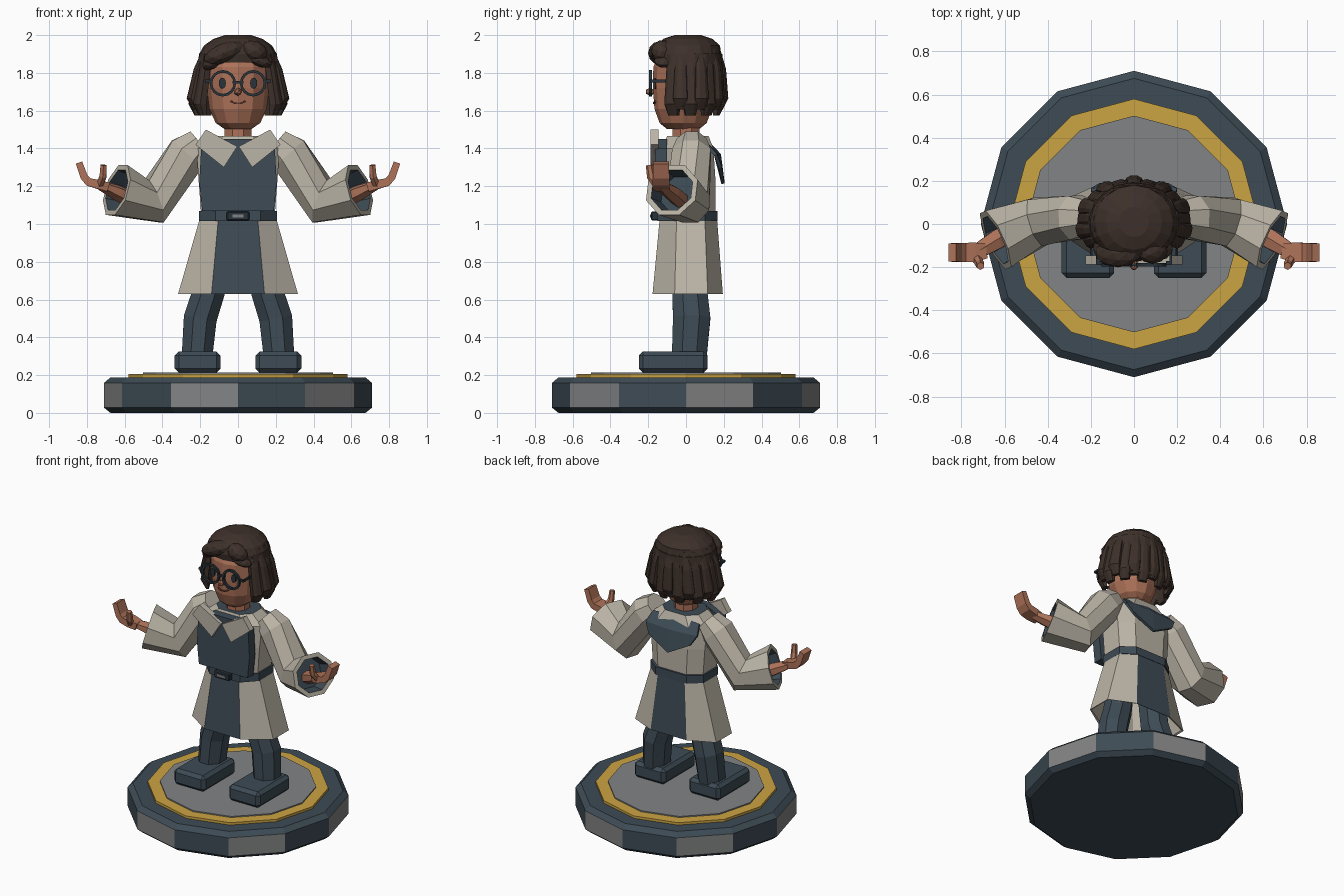
import bpy, bmesh, math
from mathutils import Vector as V

if "Cube" in bpy.data.objects:
    bpy.data.objects.remove(bpy.data.objects["Cube"])

def mat(name, r, g, b):
    m = bpy.data.materials.new(name)
    m.diffuse_color = (r, g, b, 1)
    m.use_nodes = True
    m.node_tree.nodes["Principled BSDF"].inputs["Base Color"].default_value = m.diffuse_color
    return m

COAT = mat("coat cream", .50, .46, .385)
NAVY = mat("navy cloth", .047, .07, .09)
GREY = mat("stone grey", .225, .228, .232)
GOLD = mat("gold trim", .60, .37, .055)
SKIN = mat("skin", .42, .17, .10)
HAIR = mat("hair brown", .047, .03, .023)
INK = mat("dark frame", .022, .034, .044)
LIP = mat("lip brown", .16, .05, .035)

def finish(name, bm, mats):
    bmesh.ops.recalc_face_normals(bm, faces=bm.faces[:])
    me = bpy.data.meshes.new(name)
    bm.to_mesh(me)
    bm.free()
    for m in mats:
        me.materials.append(m)
    ob = bpy.data.objects.new(name, me)
    bpy.context.collection.objects.link(ob)
    return ob

def loft(name, rings, mats, rule=None, caps=True, closed=True):
    """Skin a list of equal-length rings; rule(ring, segment) picks a material."""
    bm = bmesh.new()
    vs = [[bm.verts.new(p) for p in r] for r in rings]
    n = len(rings[0])
    for i in range(len(vs) - 1):
        for j in range(n if closed else n - 1):
            k = (j + 1) % n
            f = bm.faces.new((vs[i][j], vs[i][k], vs[i + 1][k], vs[i + 1][j]))
            f.material_index = rule(i, j) if rule else 0
    if caps:
        bm.faces.new(vs[0])
        f = bm.faces.new(vs[-1])
        f.material_index = rule(len(vs) - 1, 0) if rule else 0
    return finish(name, bm, mats)

def circle(rx, ry, z, n, cy=0, start=0):
    return [(rx * math.cos(start + 2 * math.pi * k / n),
             cy + ry * math.sin(start + 2 * math.pi * k / n), z) for k in range(n)]

def octa(hx, y0, y1, z, fx, s0, s1):
    """Eight-sided body ring: fx = half width of front panel, s0..s1 = side panel."""
    return [(fx, y0, z), (hx, s0, z), (hx, s1, z), (fx, y1, z),
            (-fx, y1, z), (-hx, s1, z), (-hx, s0, z), (-fx, y0, z)]

def tube(name, pts, radii, mats, n=8, ref=(0, 0, 1), end=None, rule=None, start=None):
    """Tube along points; radii are (across, up) pairs; start/end override tangents."""
    pts = [V(p) for p in pts]
    rings = []
    for i, (p, (a, b)) in enumerate(zip(pts, radii)):
        t = V((0, 0, 0))
        if i > 0:
            t += (p - pts[i - 1]).normalized()
        if i < len(pts) - 1:
            t += (pts[i + 1] - p).normalized()
        if end and i >= end[0]:
            t = V(end[1])
        t.normalize()
        u = t.cross(V(ref)).normalized()
        v = u.cross(t)
        q = math.sqrt(2) if n == 4 else 1
        rings.append([p + q * (u * a * math.cos(w) + v * b * math.sin(w))
                      for w in (math.pi * (2 * k + 1) / n for k in range(n))])
    return loft(name, rings, mats, rule)

def box(name, lo, hi, m, bevel=0):
    bm = bmesh.new()
    bmesh.ops.create_cube(bm, size=1)
    for v in bm.verts:
        v.co = [(lo[k] + hi[k]) / 2 + v.co[k] * (hi[k] - lo[k]) for k in range(3)]
    if bevel:
        bmesh.ops.bevel(bm, geom=bm.edges[:], offset=bevel, segments=1, affect='EDGES')
    return finish(name, bm, [m])

def plate(name, outline, y0, y1, m):
    return loft(name, [[(x, y, z) for x, z in outline] for y in (y0, y1)], [m])

def ball(name, loc, size, m, tilt=0, sub=2):
    bm = bmesh.new()
    bmesh.ops.create_icosphere(bm, subdivisions=sub, radius=1)
    ob = finish(name, bm, [m])
    ob.location, ob.scale, ob.rotation_euler = loc, size, (0, tilt, 0)
    return ob

# --- display base: alternating rim panels, gold ring, grey disc
loft("base", [circle(r, r, z, 12) for r, z in ((.675, 0), (.71, .028), (.71, .158), (.675, .188))],
     [NAVY, GREY], lambda i, j: 1 if i == 1 and j % 2 == 0 else 0)
loft("base_gold_ring", [circle(.58, .58, z, 12) for z in (.18, .205)], [GOLD])
loft("base_disc", [circle(.502, .502, z, 12) for z in (.18, .213)], [GREY])

# --- coat skirt with dark front and back panels, hollow underneath
sk = [octa(.20, -.135, .16, .95, .10, -.05, .10), octa(.305, -.165, .185, .635, .13, -.06, .11),
      octa(.317, -.177, .195, .63, .14, -.06, .115), octa(.205, -.14, .165, 1.02, .105, -.05, .10)]
loft("coat_skirt", sk, [COAT, NAVY], lambda i, j: 1 if i == 2 and j in (3, 7) else 0)

# --- upper body, belt and buckle
loft("torso", [octa(.195, -.135, .155, 1.05, .11, -.06, .09), octa(.21, -.135, .155, 1.25, .12, -.06, .09),
               octa(.22, -.125, .145, 1.40, .12, -.05, .08), octa(.14, -.10, .12, 1.465, .08, -.04, .06)],
     [COAT, NAVY], lambda i, j: 1 if i == 3 else 0)
loft("belt", [octa(.207, -.15, .168, z, .12, -.06, .10) for z in (1.015, 1.07)], [NAVY])
plate("bib", [(-.19, 1.07), (.19, 1.07), (.205, 1.22), (.195, 1.40), (.1, 1.45), (-.1, 1.45), (-.195, 1.40),
              (-.205, 1.22)], -.165, -.10, NAVY)
box("buckle", (-.06, -.185, 1.018), (.06, -.145, 1.066), INK, .006)
box("buckle_plate", (-.03, -.19, 1.035), (.03, -.183, 1.05), GREY)

# --- collar flap on the back
flap = loft("back_collar", [[(-.18, .11, 1.43), (0, .11, 1.45), (.18, .11, 1.43)],
                            [(-.2, .165, 1.37), (0, .185, 1.37), (.2, .165, 1.37)],
                            [(-.16, .19, 1.30), (0, .205, 1.215), (.16, .19, 1.30)]],
            [NAVY], caps=False, closed=False)
flap.modifiers.new("thick", 'SOLIDIFY').thickness = .018

# --- mirrored limbs and lapels
for s, side in ((1, "left"), (-1, "right")):
    def mx(*pts):
        return [(s * p[0],) + tuple(p[1:]) for p in pts]
    plate(side + "_lapel", mx((.17, 1.50), (.004, 1.41), (.075, 1.30), (.225, 1.42)), -.188, -.145, COAT)
    tube(side + "_leg", mx((.135, .02, .84), (.155, .02, .64), (.2, .03, .5), (.216, .018, .31)),
         [(.095, .1), (.092, .1), (.095, .107), (.088, .1)], [NAVY], 8, ref=(0, 1, 0))
    xs = sorted((s * .092, s * .335))
    box(side + "_shoe", (xs[0], -.25, .212), (xs[1], .115, .325), NAVY, .022)
    # sleeve folds back inside the cuff with a dark lining
    tube(side + "_sleeve", mx((.2, .03, 1.43), (.27, .03, 1.37), (.445, .01, 1.12), (.642, -.075, 1.18),
                              (.642, -.075, 1.18), (.56, -.035, 1.155)),
         [(.085, .085), (.11, .115), (.122, .128), (.155, .148), (.125, .118), (.11, .105)], [COAT, NAVY], 8,
         end=(3, (s * .88, -.4, .27)), rule=lambda i, j: 1 if i > 3 else 0)
    tube(side + "_forearm", mx((.53, -.01, 1.11), (.64, -.075, 1.165), (.73, -.13, 1.205)),
         [(.05, .045), (.05, .042), (.04, .026)], [SKIN], 6)
    tube(side + "_hand", mx((.69, -.125, 1.195), (.74, -.132, 1.21), (.79, -.132, 1.222), (.815, -.132, 1.25),
                            (.842, -.132, 1.325)),
         [(.035, .024), (.045, .024), (.045, .022), (.044, .02), (.042, .018)], [SKIN], 4)
    tube(side + "_thumb", mx((.735, -.15, 1.20), (.715, -.185, 1.25), (.712, -.195, 1.312)),
         [(.022, .022), (.021, .022), (.018, .018)], [SKIN], 6, ref=(0, 1, 0))

# --- neck, head and face
loft("neck", [circle(.078, .078, z, 8, 0, math.pi / 8) for z in (1.42, 1.56)], [SKIN])
loft("head", [circle(rx, ry, z, 12, -.015) for rx, ry, z in
              ((.07, .085, 1.502), (.118, .125, 1.535), (.152, .152, 1.61), (.166, .16, 1.72),
               (.165, .158, 1.83), (.11, .11, 1.94))], [SKIN])
ball("nose", (0, -.19, 1.70), (.023, .026, .022), SKIN, sub=1)
tube("mouth", [(-.04, -.163, 1.65), (-.015, -.17, 1.639), (.015, -.17, 1.639), (.04, -.163, 1.65)],
     [(.005, .004)] * 4, [LIP], 4)
for s, side in ((1, "left"), (-1, "right")):
    cx = s * .08
    eye = [(s * .082 + .018 * math.cos(k * .5236), 1.745 + .029 * math.sin(k * .5236)) for k in range(12)]
    plate(side + "_eye", eye, -.168, -.159, INK)
    # round spectacle rim as a square-section ring
    rim = []
    for k in range(17):
        c, d = math.cos(k * math.pi / 8), math.sin(k * math.pi / 8)
        rim.append([(cx + r * c, y, 1.745 + r * d) for r, y in
                    ((.056, -.18), (.07, -.18), (.07, -.196), (.056, -.196))])
    loft(side + "_spectacle_rim", rim, [INK], caps=False)
    xs = sorted((s * .148, s * .174))
    box(side + "_spectacle_hinge", (xs[0], -.19, 1.75), (xs[1], -.172, 1.765), INK)
    xs = sorted((s * .164, s * .175))
    box(side + "_spectacle_arm", (xs[0], -.185, 1.75), (xs[1], -.02, 1.765), INK)
box("spectacle_bridge", (-.03, -.194, 1.745), (.03, -.182, 1.758), INK)

# --- hair: crown, curtain around sides and back, strands, fringe rolls
loft("hair_crown", [circle(rx, ry, z, 16, cy) for rx, ry, z, cy in
                    ((.21, .175, 1.855, .008), (.205, .18, 1.9, .005), (.18, .17, 1.945, .01),
                     (.13, .13, 1.98, .01), (.07, .07, 2.0, .01))], [HAIR])

def arc(rx, ry, z):
    return [(rx * math.sin(math.radians(a)), .01 + ry * math.cos(math.radians(a)), z)
            for a in range(-122, 123, 20)] + [(rx * .848, .01 - ry * .53, z)]

curtain = loft("hair_curtain", [arc(.19, .165, 1.9), arc(.215, .175, 1.75), arc(.235, .175, 1.62)],
               [HAIR], caps=False, closed=False)
mod = curtain.modifiers.new("thick", 'SOLIDIFY')
mod.thickness, mod.offset = .035, 0

for k in range(15):
    a = math.radians(-119 + 17 * k)
    dx, dy = math.sin(a), math.cos(a)
    out = .012 if k % 2 else 0
    low = 1.575 + (.03 if k % 2 else 0)
    pts = [(.172 * dx, .01 + .155 * dy, 1.93), ((.205 + out) * dx, .01 + (.17 + out) * dy, 1.82),
           ((.238 + out) * dx, .01 + (.178 + out) * dy, low + .06),
           ((.218 + out) * dx, .01 + (.16 + out) * dy, low)]
    rings = []
    for (x, y, z), w, t in zip(pts, (.024, .034, .042, .03), (.015, .02, .024, .012)):
        rings.append([(x + dy * w * u + dx * t * v, y - dx * w * u + dy * t * v, z)
                      for u, v in ((-1, -1), (1, -1), (.9, .5), (.4, 1), (-.4, 1), (-.9, .5))])
    loft("hair_strand_%d" % (k + 1), rings, [HAIR])

ball("fringe_roll_large", (-.075, -.135, 1.905), (.115, .066, .052), HAIR, -.38)
ball("fringe_roll_small", (.085, -.125, 1.915), (.075, .06, .055), HAIR, .4)
ball("fringe_sweep", (.11, -.115, 1.865), (.075, .055, .032), HAIR, .35)
ball("fringe_sweep_side", (-.14, -.11, 1.855), (.055, .055, .035), HAIR, -.5)
